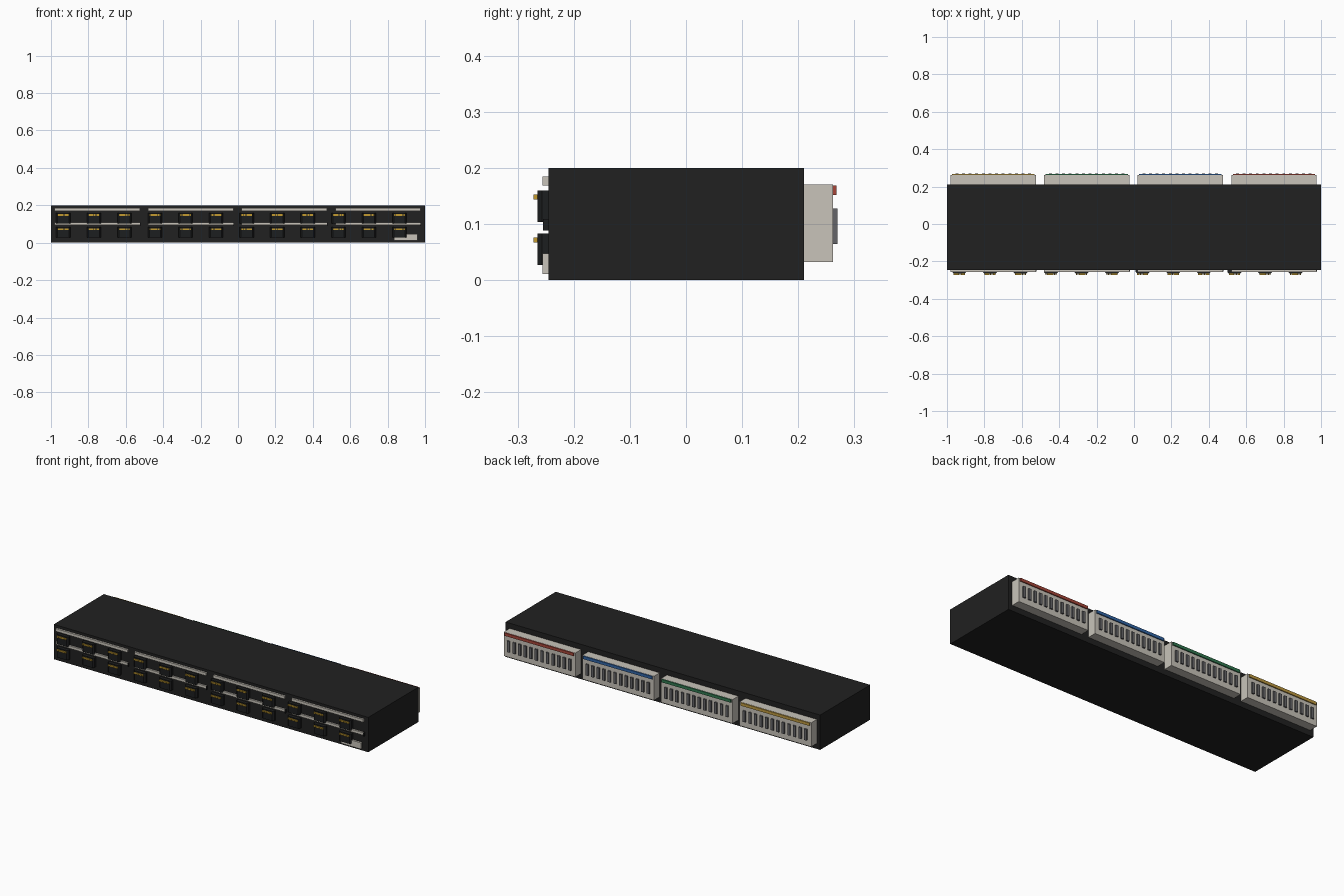
import bpy, bmesh

if "Cube" in bpy.data.objects:
    bpy.data.objects.remove(bpy.data.objects["Cube"])


def material(name, rgb):
    m = bpy.data.materials.new(name)
    m.diffuse_color = (*rgb, 1)
    m.use_nodes = True
    m.node_tree.nodes["Principled BSDF"].inputs["Base Color"].default_value = m.diffuse_color
    return m


BLACK = material("case black", (0.015, 0.015, 0.015))
DARK = material("port black", (0.012, 0.013, 0.014))
BEIGE = material("warm white plastic", (0.58, 0.55, 0.49))
GREY = material("slot grey", (0.13, 0.13, 0.14))
GOLD = material("contact gold", (0.55, 0.33, 0.03))
RED = material("marker red", (0.38, 0.06, 0.04))
BLUE = material("marker blue", (0.03, 0.13, 0.38))
GREEN = material("marker green", (0.03, 0.19, 0.08))
YELLOW = material("marker yellow", (0.50, 0.31, 0.05))


def boxes(name, mat, spans, chamfer=0):
    """One object from boxes given as (x0, x1, y0, y1, z0, z1)."""
    bm = bmesh.new()
    for x0, x1, y0, y1, z0, z1 in spans:
        geo = bmesh.ops.create_cube(bm, size=1)
        for v in geo["verts"]:
            v.co = (x1 if v.co.x > 0 else x0,
                    y1 if v.co.y > 0 else y0,
                    z1 if v.co.z > 0 else z0)
    if chamfer:
        # chamfer the front upright edges only
        front = min(v.co.y for v in bm.verts)
        edges = [e for e in bm.edges
                 if all(abs(v.co.y - front) < 1e-5 for v in e.verts)
                 and abs(e.verts[0].co.x - e.verts[1].co.x) < 1e-5]
        bmesh.ops.bevel(bm, geom=edges, offset=chamfer, segments=1, affect='EDGES')
    bmesh.ops.recalc_face_normals(bm, faces=bm.faces)
    me = bpy.data.meshes.new(name)
    bm.to_mesh(me)
    bm.free()
    me.materials.append(mat)
    ob = bpy.data.objects.new(name, me)
    bpy.context.collection.objects.link(ob)
    return ob


# main case
boxes("case", BLACK, [(-1, 1, -0.245, 0.21, 0, 0.2)])

# four groups: front label strips, rear connector and its colour marker
groups = [(-0.98, "yellow", YELLOW), (-0.48, "green", GREEN),
          (0.02, "blue", BLUE), (0.52, "red", RED)]
WIDTH = 0.455
SLOTS = 12
for x0, colour, mat in groups:
    x1 = x0 + WIDTH
    boxes(f"{colour}_label_strips", BEIGE,
          [(x0, x1, -0.256, -0.245, 0.169, 0.185),
           (x0, x1, -0.255, -0.245, 0.094, 0.109)])
    boxes(f"{colour}_strip_end", DARK, [(x1, x1 + 0.004, -0.255, -0.245, 0.088, 0.109)])
    boxes(f"{colour}_connector", BEIGE, [(x0, x1, 0.208, 0.262, 0.032, 0.17)])
    boxes(f"{colour}_marker", mat,
          [(x0 + 0.008, x1 - 0.008, 0.26, 0.268, 0.152, 0.169)])
    pitch = (WIDTH - 0.03) / SLOTS
    centres = [x0 + 0.015 + pitch * (i + 0.5) for i in range(SLOTS)]
    boxes(f"{colour}_connector_slots", GREY,
          [(c - 0.008, c + 0.008, 0.26, 0.27, 0.064, 0.128) for c in centres])

# two rows of twelve front ports with gold contacts
port_x = [-0.934 + 0.1634 * i for i in range(12)]
for row, z in (("lower", 0.027), ("upper", 0.104)):
    boxes(f"{row}_ports", DARK,
          [(x - 0.038, x + 0.038, -0.265, -0.244, z, z + 0.056) for x in port_x], 0.008)
    boxes(f"{row}_contacts", GOLD,
          [(x - 0.030 + 0.0076 * i, x - 0.0235 + 0.0076 * i, -0.272, -0.264,
            z + 0.040, z + 0.049) for x in port_x for i in range(8)])

# small plate at the lower right of the front
boxes("corner_label", BEIGE, [(0.835, 0.96, -0.256, -0.245, 0.011, 0.047)])
